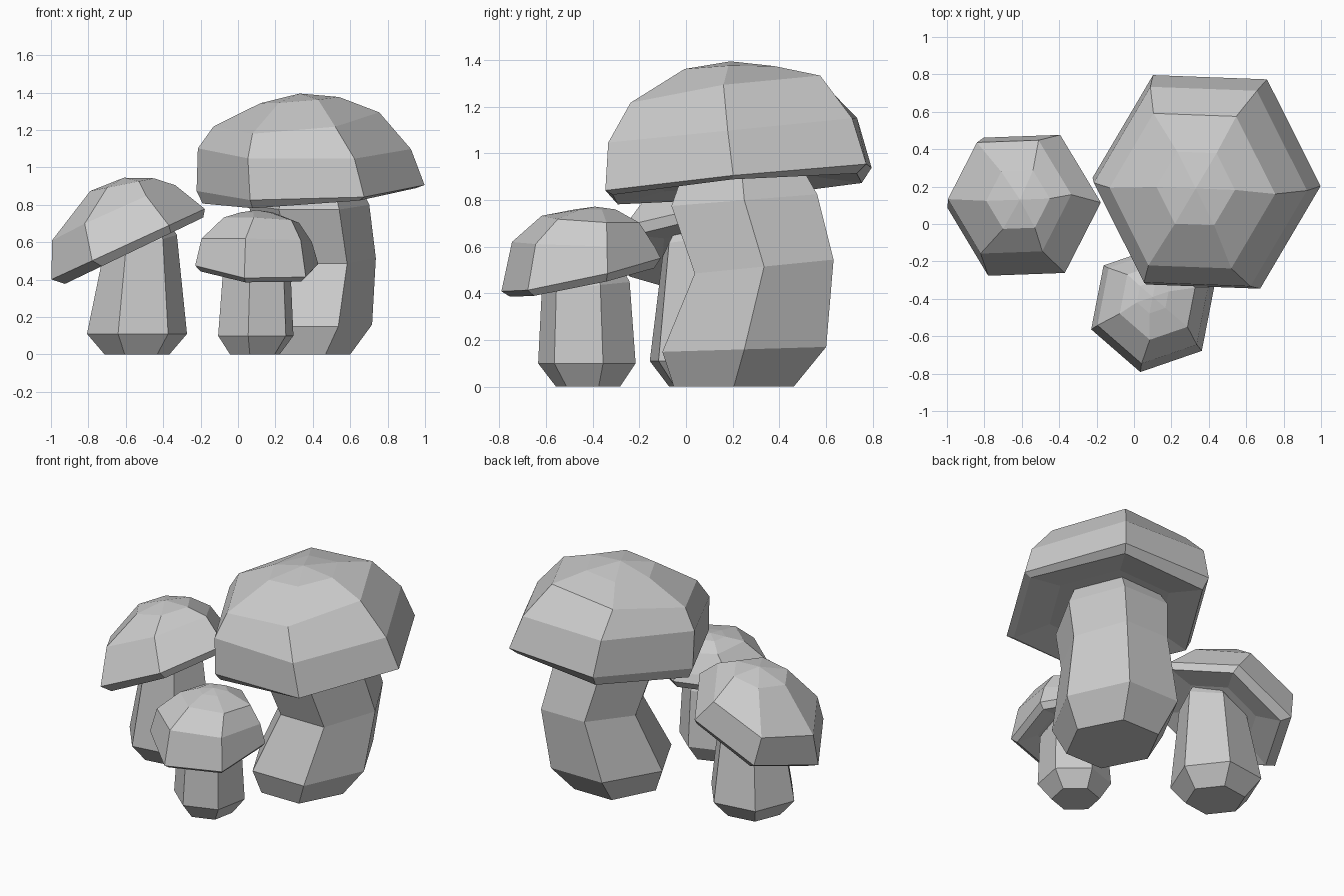
import bpy
import bmesh
from math import cos, sin, radians, tau

SIDES = 6

cube = bpy.data.objects.get("Cube")
if cube:
    bpy.data.objects.remove(cube, do_unlink=True)

# One plain grey for every surface
grey = bpy.data.materials.new("light_grey")
grey.use_nodes = True
grey.diffuse_color = (0.6, 0.6, 0.6, 1)
shader = next(n for n in grey.node_tree.nodes if n.type == "BSDF_PRINCIPLED")
shader.inputs["Base Color"].default_value = grey.diffuse_color
shader.inputs["Roughness"].default_value = 0.8


def add_ring(bm, x, y, z, radius, slope_x=0, slope_y=0, turn=0, stretch=1):
    """A hexagonal ring whose height follows a tilted plane."""
    ring = []
    for i in range(SIDES):
        angle = tau * i / SIDES + radians(turn)
        dx = radius * cos(angle)
        dy = radius * sin(angle) * stretch
        ring.append(bm.verts.new((x + dx, y + dy, z + slope_x * dx + slope_y * dy)))
    return ring


def loft(name, rings, apex=None, turn=0, stretch=1):
    """Skin the rings from bottom to top, closing with a peak or a flat lid."""
    bm = bmesh.new()
    loops = [add_ring(bm, *ring, turn=turn, stretch=stretch) for ring in rings]
    bm.faces.new(loops[0][::-1])
    for low, high in zip(loops, loops[1:]):
        for i in range(SIDES):
            j = (i + 1) % SIDES
            bm.faces.new((low[i], low[j], high[j], high[i]))
    top = loops[-1]
    if apex:
        peak = bm.verts.new(apex)
        for i in range(SIDES):
            bm.faces.new((top[i], top[(i + 1) % SIDES], peak))
    else:
        bm.faces.new(top)
    bmesh.ops.recalc_face_normals(bm, faces=bm.faces)
    mesh = bpy.data.meshes.new(name)
    bm.to_mesh(mesh)
    bm.free()
    mesh.materials.append(grey)
    obj = bpy.data.objects.new(name, mesh)
    bpy.context.collection.objects.link(obj)
    return obj


# Ring values: x, y, z, radius, slope along x, slope along y

# Large mushroom with a bent stem
loft("large_stem", [
    (.335, .205, 0, .265),
    (.355, .25, .16, .362, 0, .03),
    (.43, .335, .515, .307, 0, .1),
    (.38, .25, .8, .322, 0, .08),
    (.38, .24, .91, .27, 0, .08),
], stretch=1.12)
loft("large_cap", [
    (.38, .23, .88, .36, .07, .09),
    (.38, .22, .848, .57, .075, .085),
    (.388, .225, .89, .61, .03, .1),
    (.355, .2, 1.1, .57, 0, .1),
    (.312, .177, 1.257, .443, .09, .14),
    (.33, .19, 1.36, .21, .08, .03),
], apex=(.33, .19, 1.395), turn=-2, stretch=1.06)

# Medium mushroom with a strongly tilted cap
loft("medium_stem", [
    (-.54, .09, 0, .175),
    (-.54, .095, .11, .27),
    (-.525, .085, .58, .2, .3),
    (-.525, .085, .68, .14, .4),
], turn=8)
loft("medium_cap", [
    (-.56, .1, .58, .22, .48),
    (-.555, .1, .555, .37, .48),
    (-.587, .1, .59, .41, .46),
    (-.665, .145, .757, .33, .45, -.04),
    (-.62, .13, .908, .17, .2),
], apex=(-.61, .13, .945), turn=2, stretch=1.04)

# Small mushroom in front
loft("small_stem", [
    (.09, -.42, 0, .14),
    (.095, -.425, .1, .213),
    (.1, -.43, .43, .192, 0, .1),
    (.1, -.43, .52, .14, 0, .2),
], turn=19)
loft("small_cap", [
    (.1, -.44, .47, .2, -.06, .22),
    (.1, -.445, .447, .315, -.06, .21),
    (.1, -.45, .48, .348, -.06, .22),
    (.1, -.44, .61, .312, -.02, -.03),
    (.125, -.41, .718, .213, -.05, -.06),
    (.1, -.39, .76, .09),
], apex=(.1, -.39, .772), turn=19)
